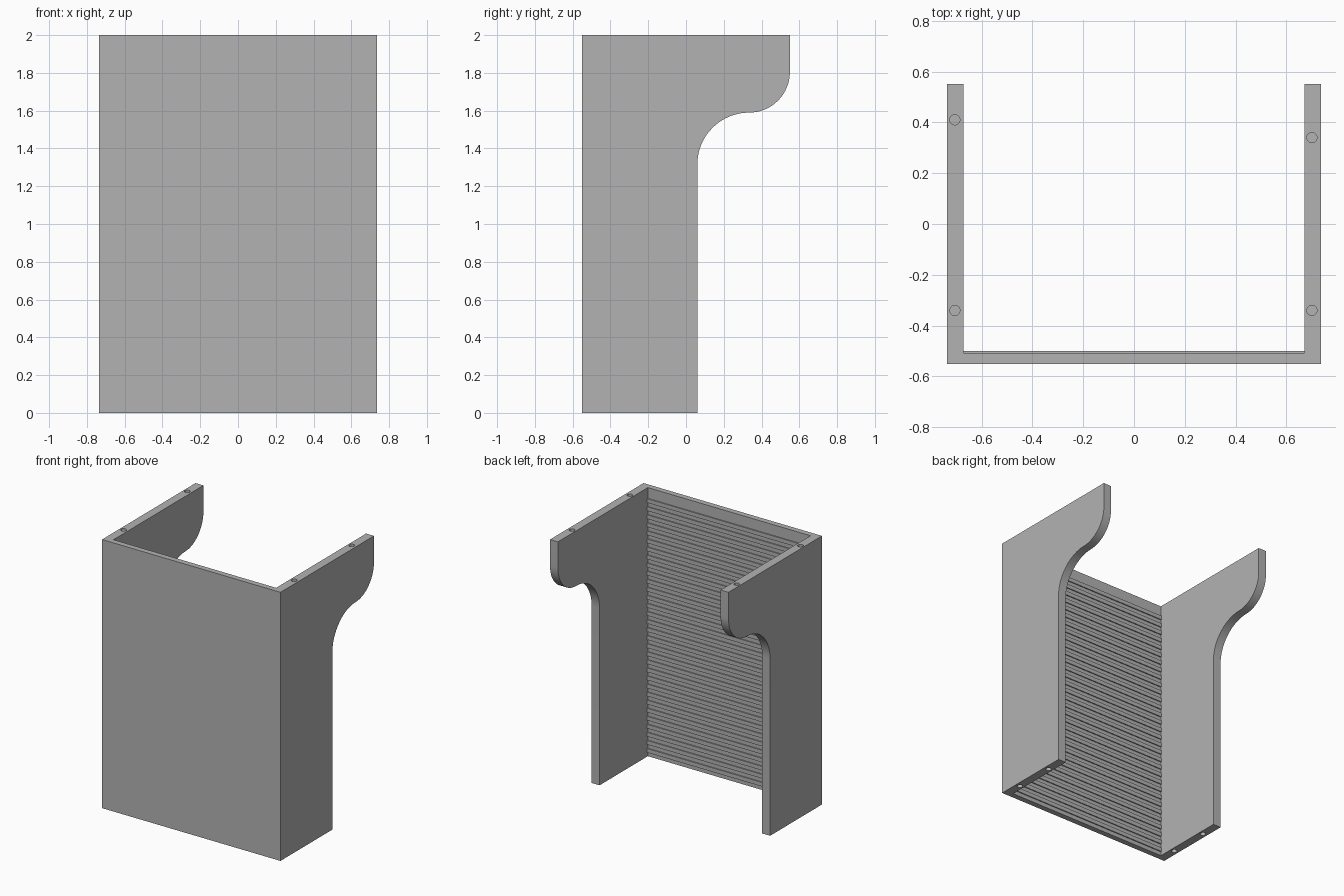
import bpy, bmesh, math
from mathutils import Matrix

cube = bpy.data.objects.get("Cube")
if cube:
    bpy.data.objects.remove(cube, do_unlink=True)

grey = bpy.data.materials.new("plain grey")
grey.use_nodes = True
grey.diffuse_color = (0.45, 0.45, 0.45, 1)
grey.node_tree.nodes["Principled BSDF"].inputs["Base Color"].default_value = grey.diffuse_color

HALF_W, INNER_W, FRONT, HEIGHT = 0.735, 0.67, -0.55, 2.0


def finish(name, bm):
    bmesh.ops.recalc_face_normals(bm, faces=bm.faces)
    mesh = bpy.data.meshes.new(name)
    bm.to_mesh(mesh)
    bm.free()
    mesh.materials.append(grey)
    obj = bpy.data.objects.new(name, mesh)
    bpy.context.collection.objects.link(obj)
    return obj


def extrude_profile(name, points, x0, x1):
    """Extrude a (y, z) outline along x."""
    bm = bmesh.new()
    face = bm.faces.new([bm.verts.new((x0, y, z)) for y, z in points])
    ext = bmesh.ops.extrude_face_region(bm, geom=[face])["geom"]
    verts = [g for g in ext if isinstance(g, bmesh.types.BMVert)]
    bmesh.ops.translate(bm, verts=verts, vec=(x1 - x0, 0, 0))
    return finish(name, bm)


def arc(cy, cz, r, start, end, steps=16):
    angles = [math.radians(start + (end - start) * i / steps) for i in range(steps + 1)]
    return [(cy + r * math.cos(a), cz + r * math.sin(a)) for a in angles]


def boolean(target, other, operation):
    mod = target.modifiers.new(other.name, "BOOLEAN")
    mod.object, mod.operation, mod.solver = other, operation, "EXACT"
    other.hide_render = True
    other.hide_set(True)


# Front panel with shallow horizontal ribs on its inner face
RIBS, PITCH, RIB, BASE, TIP = 32, 0.06, 0.03, -0.508, -0.50
outline = [(FRONT, HEIGHT), (FRONT, 0), (BASE, 0)]
for i in range(RIBS):
    z = 0.03 + i * PITCH
    outline += [(BASE, z), (TIP, z), (TIP, z + RIB), (BASE, z + RIB)]
outline.append((BASE, HEIGHT))
body = extrude_profile("ribbed_front_panel", outline, -INNER_W - 0.02, INNER_W + 0.02)

# Side plates with a curved bracket at the top
side = [(FRONT, 0), (0.06, 0)]
side += arc(0.335, 1.315, 0.275, 180, 90)
side += arc(0.335, 1.805, 0.215, -90, 0)
side += [(0.55, HEIGHT), (FRONT, HEIGHT)]
for name, s in (("left_side", 1), ("right_side", -1)):
    boolean(body, extrude_profile(name, side, s * INNER_W, s * HALF_W), "UNION")

# Dowel holes in the top and bottom edges
bm = bmesh.new()
holes = [(0.70, y, HEIGHT) for y in (-0.34, 0.34)]
holes += [(-0.705, y, HEIGHT) for y in (-0.34, 0.41)]
holes += [(s * 0.70, y, 0) for s in (-1, 1) for y in (-0.40, -0.09)]
for pos in holes:
    bmesh.ops.create_cone(bm, cap_ends=True, segments=24, radius1=0.02, radius2=0.02,
                          depth=0.2, matrix=Matrix.Translation(pos))
boolean(body, finish("dowel_hole_cutters", bm), "DIFFERENCE")

# Bake the joined shell and drop the helpers
graph = bpy.context.evaluated_depsgraph_get()
shell = bpy.data.meshes.new_from_object(body.evaluated_get(graph))
helpers = [m.object for m in body.modifiers]
body.modifiers.clear()
body.data = shell
body.name = "desk_end_shell"
for helper in helpers:
    bpy.data.objects.remove(helper, do_unlink=True)

# Smooth the curves, keep the edges sharp
bpy.context.view_layer.objects.active = body
body.select_set(True)
bpy.ops.object.shade_smooth_by_angle(angle=math.radians(30))
